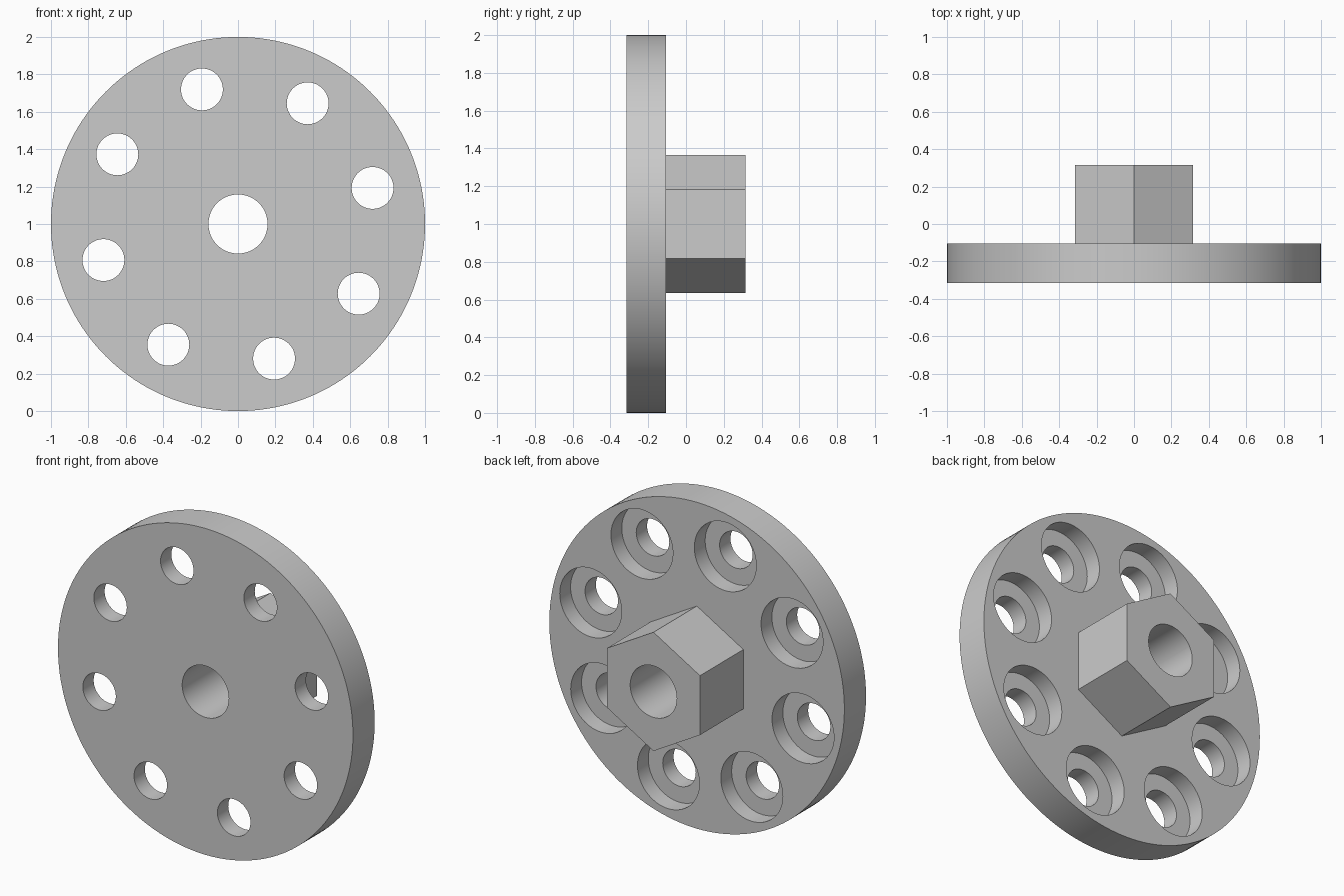
import bpy
import bmesh
from math import cos, sin, radians
from mathutils import Matrix, Vector

default_cube = bpy.data.objects.get("Cube")
if default_cube:
    bpy.data.objects.remove(default_cube, do_unlink=True)

FRONT, STEP, BACK = -0.315, -0.105, 0.315   # depth planes along y
FLOOR = -0.21                               # counterbore floor
AXIS = (0, 1)                               # wheel centre in x, z
MARGIN = 0.1

grey = bpy.data.materials.new("plain grey")
grey.use_nodes = True
colour = (0.6, 0.6, 0.6, 1)
grey.diffuse_color = colour
grey.node_tree.nodes["Principled BSDF"].inputs["Base Color"].default_value = colour


def cylinders(name, centres, radius, y0, y1, sides, turn=0):
    """One object holding a y-aligned cylinder or prism at each (x, z) centre."""
    bm = bmesh.new()
    for x, z in centres:
        place = (Matrix.Translation(Vector((x, (y0 + y1) / 2, z)))
                 @ Matrix.Rotation(radians(90), 4, "X")
                 @ Matrix.Rotation(radians(turn), 4, "Z"))
        bmesh.ops.create_cone(bm, cap_ends=True, segments=sides, radius1=radius,
                              radius2=radius, depth=y1 - y0, matrix=place)
    mesh = bpy.data.meshes.new(name)
    bm.to_mesh(mesh)
    bm.free()
    mesh.materials.append(grey)
    obj = bpy.data.objects.new(name, mesh)
    bpy.context.collection.objects.link(obj)
    return obj


def cut(target, cutters):
    """Subtract each cutter and bake the result."""
    bpy.context.view_layer.objects.active = target
    for cutter in cutters:
        mod = target.modifiers.new("cut", "BOOLEAN")
        mod.operation = "DIFFERENCE"
        mod.solver = "EXACT"
        mod.object = cutter
        bpy.ops.object.modifier_apply(modifier=mod.name)


# Round flange and hexagonal hub with a corner pointing up
flange = cylinders("flange", [AXIS], 1, FRONT, STEP, 160)
hub = cylinders("hex_hub", [AXIS], 0.364, STEP, BACK, 6, turn=0)
corner = max(v.co.z for v in hub.data.vertices)
if corner < 1.36:
    hub.data.transform(Matrix.Translation((0, 0, 1))
                       @ Matrix.Rotation(radians(30), 4, "Y")
                       @ Matrix.Translation((0, 0, -1)))

# Central bore, bolt holes and their counterbores at the back
bolts = [(0.745 * cos(radians(15 + 45 * i)), 1 + 0.745 * sin(radians(15 + 45 * i)))
         for i in range(8)]
bore = cylinders("bore_cutter", [AXIS], 0.158, FRONT - MARGIN, BACK + MARGIN, 64)
holes = cylinders("hole_cutter", bolts, 0.112, FRONT - MARGIN, STEP + MARGIN, 48)
pockets = cylinders("pocket_cutter", bolts, 0.21, FLOOR, STEP + MARGIN, 64)
cut(flange, [bore, holes, pockets])
cut(hub, [bore])

for helper in (bore, holes, pockets):
    bpy.data.objects.remove(helper, do_unlink=True)

# Smooth round walls, crisp edges
bpy.ops.object.select_all(action="DESELECT")
for part in (flange, hub):
    part.select_set(True)
bpy.context.view_layer.objects.active = flange
bpy.ops.object.shade_smooth_by_angle(angle=radians(30))
